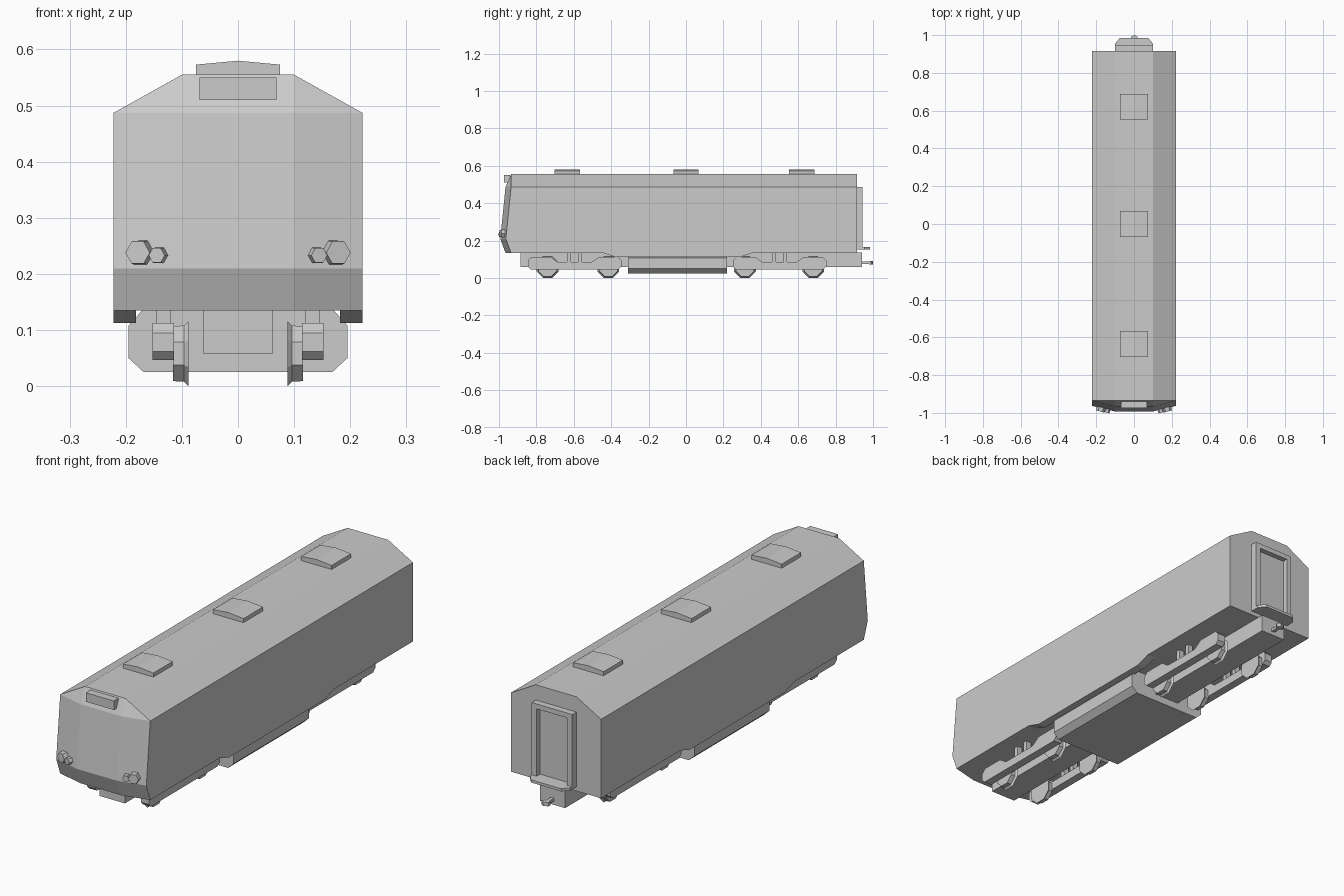
import bpy, bmesh, math
from mathutils import Vector, Matrix

if "Cube" in bpy.data.objects:
    bpy.data.objects.remove(bpy.data.objects["Cube"])


def finish(name, bm):
    bmesh.ops.recalc_face_normals(bm, faces=bm.faces[:])
    me = bpy.data.meshes.new(name)
    bm.to_mesh(me)
    bm.free()
    ob = bpy.data.objects.new(name, me)
    bpy.context.collection.objects.link(ob)
    return ob


def prism(name, pts, axis, a, b):
    """Extrude a 2D outline along an axis: x takes (y,z), y takes (x,z), z takes (x,y)."""
    bm = bmesh.new()
    def at(p, t):
        return {'x': (t, *p), 'y': (p[0], t, p[1]), 'z': (*p, t)}[axis]
    face = bm.faces.new([bm.verts.new(at(p, a)) for p in pts])
    ext = bmesh.ops.extrude_face_region(bm, geom=[face])['geom']
    shift = Vector(at((0, 0), b - a))
    bmesh.ops.translate(bm, vec=shift, verts=[v for v in ext if isinstance(v, bmesh.types.BMVert)])
    return finish(name, bm)


def box(name, x0, x1, y0, y1, z0, z1):
    return prism(name, [(x0, y0), (x1, y0), (x1, y1), (x0, y1)], 'z', z0, z1)


def mirror(ob):
    ob.modifiers.new("mirror", 'MIRROR').use_axis[0] = True
    return ob


# Carriage body with faceted nose, built as one convex shell
REAR = 0.915
bm = bmesh.new()
nose = [(.135, -.965, -.935), (.21, -.993, -.963), (.487, -.965, -.935)]
for s in (-1, 1):
    for z, yc, ys in nose:
        bm.verts.new((s * .1, yc, z))
        bm.verts.new((s * .222, ys, z))
    bm.verts.new((s * .1, -.935, .555))
    for x, z in [(.222, .135), (.222, .487), (.1, .555)]:
        bm.verts.new((s * x, REAR, z))
bmesh.ops.convex_hull(bm, input=bm.verts[:])
bmesh.ops.dissolve_limit(bm, angle_limit=.01, verts=bm.verts[:], edges=bm.edges[:])
finish("carriage_body", bm)

# Side skirts with ramped ends
mirror(prism("side_skirt", [(-.45, .136), (-.38, .113), (.29, .113), (.36, .136)], 'x', .182, .222))

# Equipment box and centre sill under the floor
half = [(.168, .025), (.195, .05), (.195, .108), (.17, .136)]
prism("equipment_box", half + [(-x, z) for x, z in reversed(half)], 'y', -.31, .22)
box("centre_sill", -.062, .062, -.885, .94, .058, .136)

# Roof hatches with a slight ridge
for y in (-.635, 0, .62):
    prism("roof_hatch", [(-.075, .55), (.075, .55), (.075, .573), (0, .58), (-.075, .573)],
          'y', y - .068, y + .068)

# Destination box above the windscreen
box("destination_box", -.069, .069, -.973, -.94, .51, .55)

# Hexagonal headlamps, turned to follow the slanted nose panels
for s in (-1, 1):
    for x, z, r, y in [(.175, .238, .025, -.978), (.141, .233, .0165, -.984)]:
        bm = bmesh.new()
        turn = (Matrix.Translation((s * x, y, z)) @ Matrix.Rotation(s * .27, 4, 'Z')
                @ Matrix.Rotation(math.pi / 2, 4, 'X'))
        bmesh.ops.create_cone(bm, cap_ends=True, segments=6, radius1=r, radius2=r * .9, depth=.03,
                              matrix=turn @ Matrix.Rotation(math.pi / 2, 4, 'Z'))
        xs = [v.co.x for v in bm.verts]
        finish("headlamp", bm)


def wheel(y):
    """Eight-sided wheel: flange inside, tread outside."""
    bm = bmesh.new()
    k = 1 / math.cos(math.pi / 8)
    rings = []
    for x, r in [(.088, .058), (.096, .05), (.116, .049)]:
        rings.append([bm.verts.new((x, y + r * k * math.cos((i + .5) * math.pi / 4),
                                    .058 + r * k * math.sin((i + .5) * math.pi / 4)))
                      for i in range(8)])
    for a, b in zip(rings, rings[1:]):
        for i in range(8):
            bm.faces.new((a[i], a[(i + 1) % 8], b[(i + 1) % 8], b[i]))
    bm.faces.new(rings[0])
    bm.faces.new(rings[-1])
    mirror(finish("wheel", bm))


# Bogies: wheels, shaped side frames and suspension posts
for c, wheels in [(-.595, (-.74, -.415)), (.5, (.315, .68))]:
    for y in wheels:
        wheel(y)
    top = [(.25, .095), (.232, .113), (.13, .113), (.09, .085)]
    low = [(.25, .062), (.235, .047)]
    outline = ([(c + y, z) for y, z in top] + [(c - y, z) for y, z in reversed(top)]
               + [(c - y, z) for y, z in low] + [(c + y, z) for y, z in reversed(low)])
    mirror(prism("bogie_side_frame", outline, 'x', .114, .152))
    for d in (-.04, 0.02):
        mirror(box("suspension_post", .12, .145, c + d, c + d + .02, .08, .136))

# Rear gangway: door frame, recessed door, step plate
mirror(box("door_post", .075, .1, .91, .944, .155, .487))
box("door_lintel", -.1, .1, .91, .944, .465, .487)
box("rear_door", -.076, .076, .91, .92, .155, .47)
prism("step_plate", [(-.1, .91), (.1, .91), (.1, .955), (.075, .985), (-.075, .985), (-.1, .955)],
      'z', .153, .165)

# Rear coupler: shank and knuckle
box("coupler_shank", -.008, .008, .93, .99, .075, .088)
prism("coupler_head", [(-.016, .978), (.014, .978), (.02, .99), (.004, 1.0), (-.016, .992)],
      'z', .073, .09)
